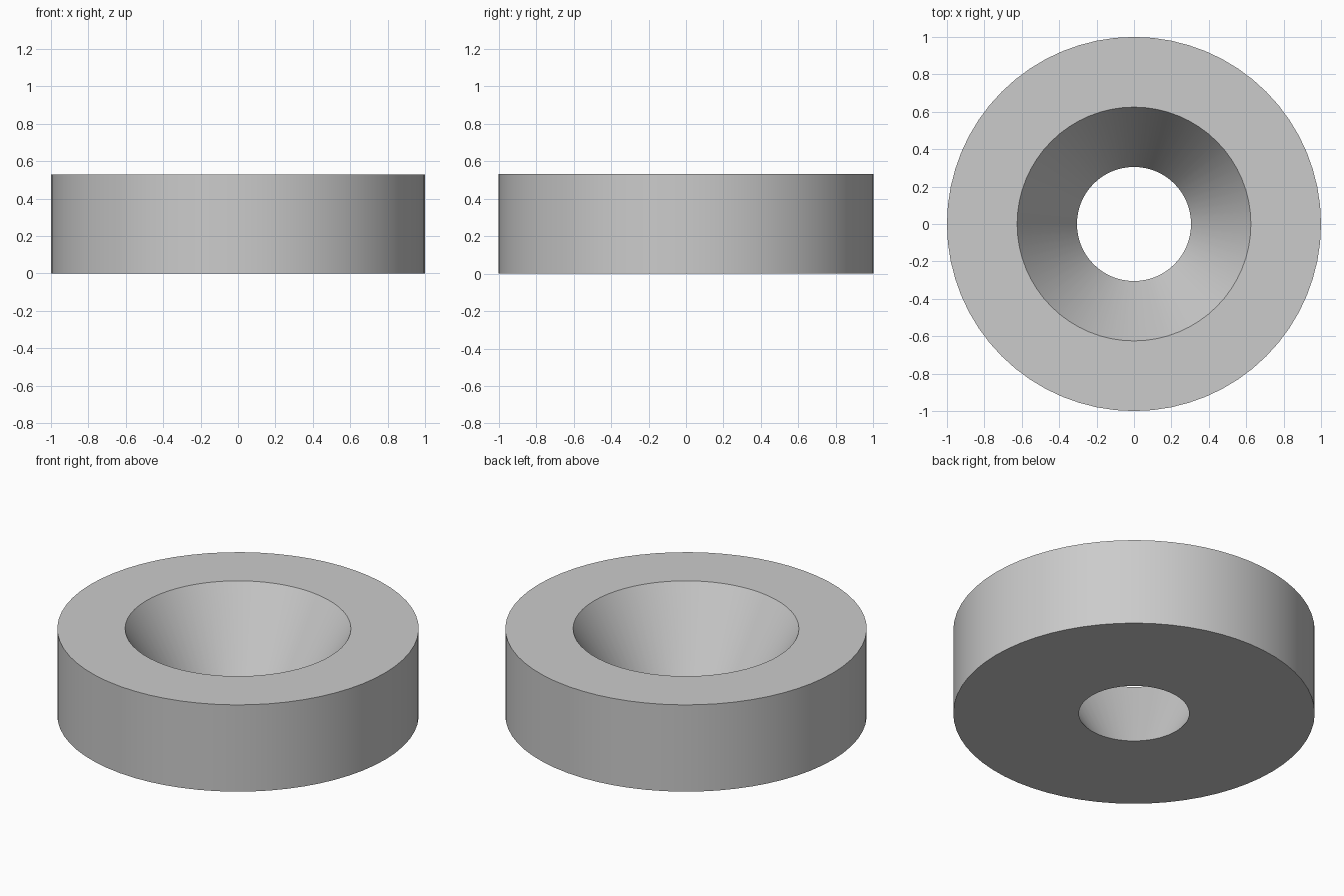
import bpy
import bmesh
import math

cube = bpy.data.objects.get("Cube")
if cube:
    bpy.data.objects.remove(cube, do_unlink=True)

SEGMENTS = 64
HEIGHT = 0.53

# Plain grey metal
grey = bpy.data.materials.new("light grey")
grey.use_nodes = True
colour = (0.6, 0.6, 0.6, 1)
grey.diffuse_color = colour
grey.node_tree.nodes["Principled BSDF"].inputs["Base Color"].default_value = colour

# Cross-section of the ring (radius, height): outer wall and conical bore
profile = [(0.305, 0), (1, 0), (1, HEIGHT), (0.625, HEIGHT)]

# Revolve the closed cross-section
bm = bmesh.new()
rings = []
for i in range(SEGMENTS):
    a = math.tau * i / SEGMENTS
    rings.append([bm.verts.new((r * math.cos(a), r * math.sin(a), z)) for r, z in profile])
for i, ring in enumerate(rings):
    after = rings[(i + 1) % SEGMENTS]
    for j in range(len(profile)):
        k = (j + 1) % len(profile)
        bm.faces.new((ring[j], after[j], after[k], ring[k]))
bmesh.ops.recalc_face_normals(bm, faces=bm.faces)

mesh = bpy.data.meshes.new("countersunk_ring")
bm.to_mesh(mesh)
bm.free()
mesh.materials.append(grey)
ring_object = bpy.data.objects.new("countersunk_ring", mesh)
bpy.context.collection.objects.link(ring_object)

# Smooth walls with crisp rims
bpy.ops.object.select_all(action="DESELECT")
ring_object.select_set(True)
bpy.context.view_layer.objects.active = ring_object
bpy.ops.object.shade_smooth_by_angle(angle=math.radians(30))
